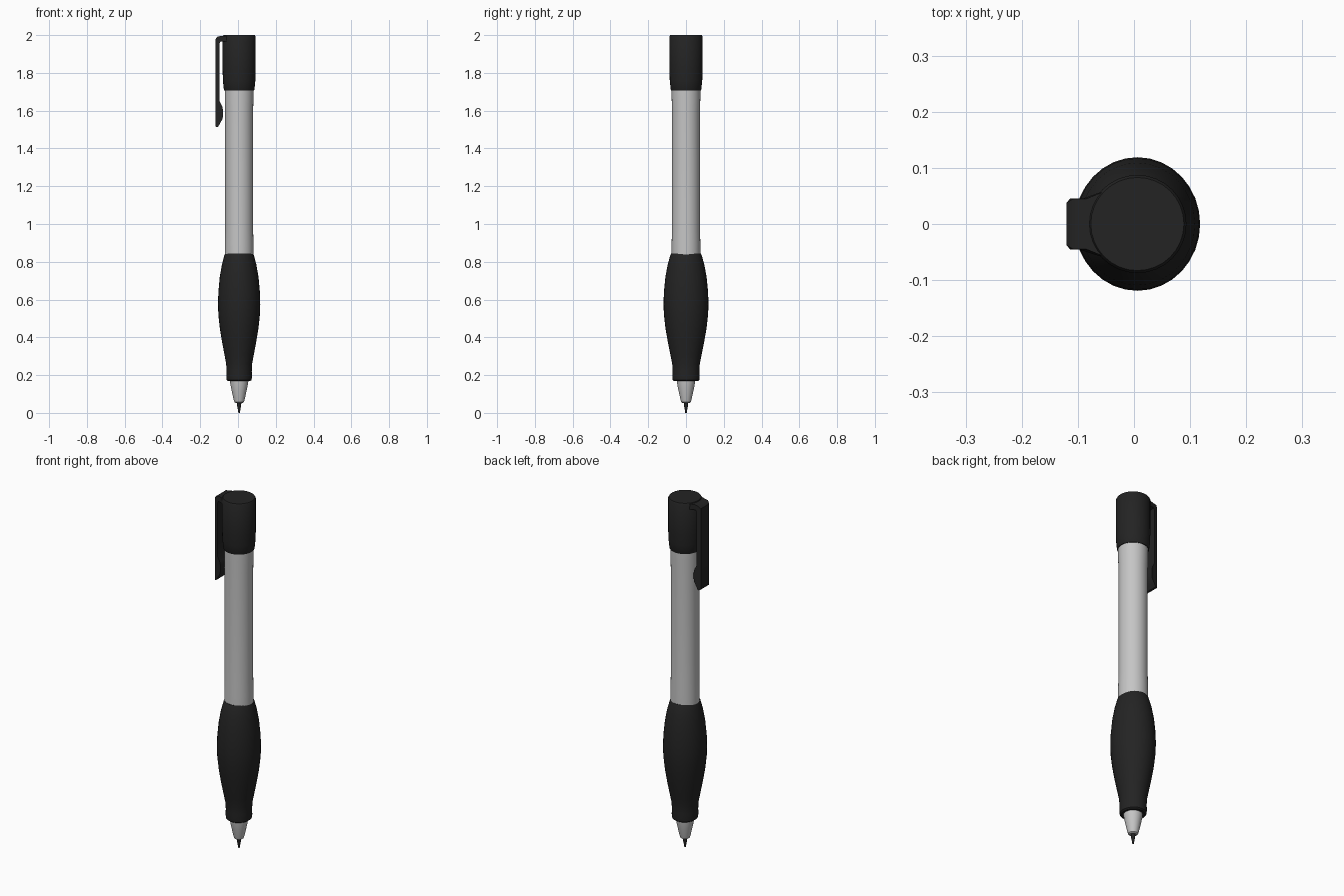
import bpy, bmesh, math

if "Cube" in bpy.data.objects:
    bpy.data.objects.remove(bpy.data.objects["Cube"])

AXIS_X = 0.006   # the barrel sits slightly right of centre, balancing the clip
SIDES = 32


def material(name, value):
    m = bpy.data.materials.new(name)
    m.diffuse_color = (value, value, value, 1)
    m.use_nodes = True
    m.node_tree.nodes["Principled BSDF"].inputs["Base Color"].default_value = m.diffuse_color
    return m


black = material("black rubber", 0.017)
silver = material("silver grey", 0.56)


def finish(name, bm, mat, angle=35):
    bmesh.ops.recalc_face_normals(bm, faces=bm.faces)
    me = bpy.data.meshes.new(name)
    bm.to_mesh(me)
    bm.free()
    ob = bpy.data.objects.new(name, me)
    bpy.context.collection.objects.link(ob)
    me.materials.append(mat)
    bpy.ops.object.select_all(action='DESELECT')
    ob.select_set(True)
    bpy.context.view_layer.objects.active = ob
    bpy.ops.object.shade_smooth_by_angle(angle=math.radians(angle))
    return ob


def lathe(name, profile, mat, sx=1.0):
    """Closed turned part from (radius, height) pairs."""
    bm = bmesh.new()
    rings = []
    for r, z in profile:
        rings.append([bm.verts.new((AXIS_X + sx * r * math.cos(2 * math.pi * i / SIDES),
                                    r * math.sin(2 * math.pi * i / SIDES), z))
                      for i in range(SIDES)])
    for a, b in zip(rings, rings[1:]):
        for i in range(SIDES):
            j = (i + 1) % SIDES
            bm.faces.new((a[i], a[j], b[j], b[i]))
    bm.faces.new(rings[0])
    bm.faces.new(rings[-1])
    return finish(name, bm, mat)


# Writing point and silver cone
lathe("writing_point", [(0.004, 0.0), (0.007, 0.02), (0.010, 0.035),
                        (0.011, 0.045), (0.013, 0.065)], black)
lathe("tip_cone", [(0.018, 0.052), (0.025, 0.057), (0.029, 0.07), (0.040, 0.12),
                   (0.048, 0.16), (0.050, 0.19)], silver)

# Swollen rubber grip, slightly narrower in x
lathe("grip", [(0.062, 0.168), (0.070, 0.174), (0.072, 0.19), (0.071, 0.22),
               (0.073, 0.26), (0.083, 0.31), (0.097, 0.38), (0.109, 0.45),
               (0.117, 0.52), (0.119, 0.575), (0.117, 0.64), (0.109, 0.72),
               (0.097, 0.785), (0.083, 0.835), (0.078, 0.845)], black, 0.94)

# Silver barrel with faintly thicker ends
lathe("barrel", [(0.076, 0.80), (0.076, 0.90), (0.074, 0.97),
                 (0.074, 1.60), (0.076, 1.67), (0.076, 1.73)], silver)

# End cap
lathe("end_cap", [(0.079, 1.708), (0.081, 1.712), (0.086, 1.76), (0.0875, 1.82),
                  (0.0875, 1.993), (0.083, 2.0)], black)

# Pocket clip: side outline (x, z) extruded in y
outline = [(-0.03, 1.997), (-0.085, 1.996), (-0.108, 1.992), (-0.12, 1.978),
           (-0.12, 1.52), (-0.114, 1.512), (-0.105, 1.515), (-0.094, 1.535),
           (-0.081, 1.558), (-0.079, 1.60), (-0.084, 1.625), (-0.097, 1.648),
           (-0.098, 1.955), (-0.092, 1.967), (-0.03, 1.967)]
bm = bmesh.new()
face = bm.faces.new([bm.verts.new((x, -0.045, z)) for x, z in outline])
new = bmesh.ops.extrude_face_region(bm, geom=[face])["geom"]
bmesh.ops.translate(bm, vec=(0, 0.09, 0),
                    verts=[v for v in new if isinstance(v, bmesh.types.BMVert)])
# Round the long outer edges of the clip by tucking in its outermost corners
for v in bm.verts:
    if v.co.x < -0.119:
        v.co.y *= 0.85
    # Flare where the clip joins the cap
    if v.co.x > -0.04:
        v.co.y *= 1.5
finish("pocket_clip", bm, black, 40)
